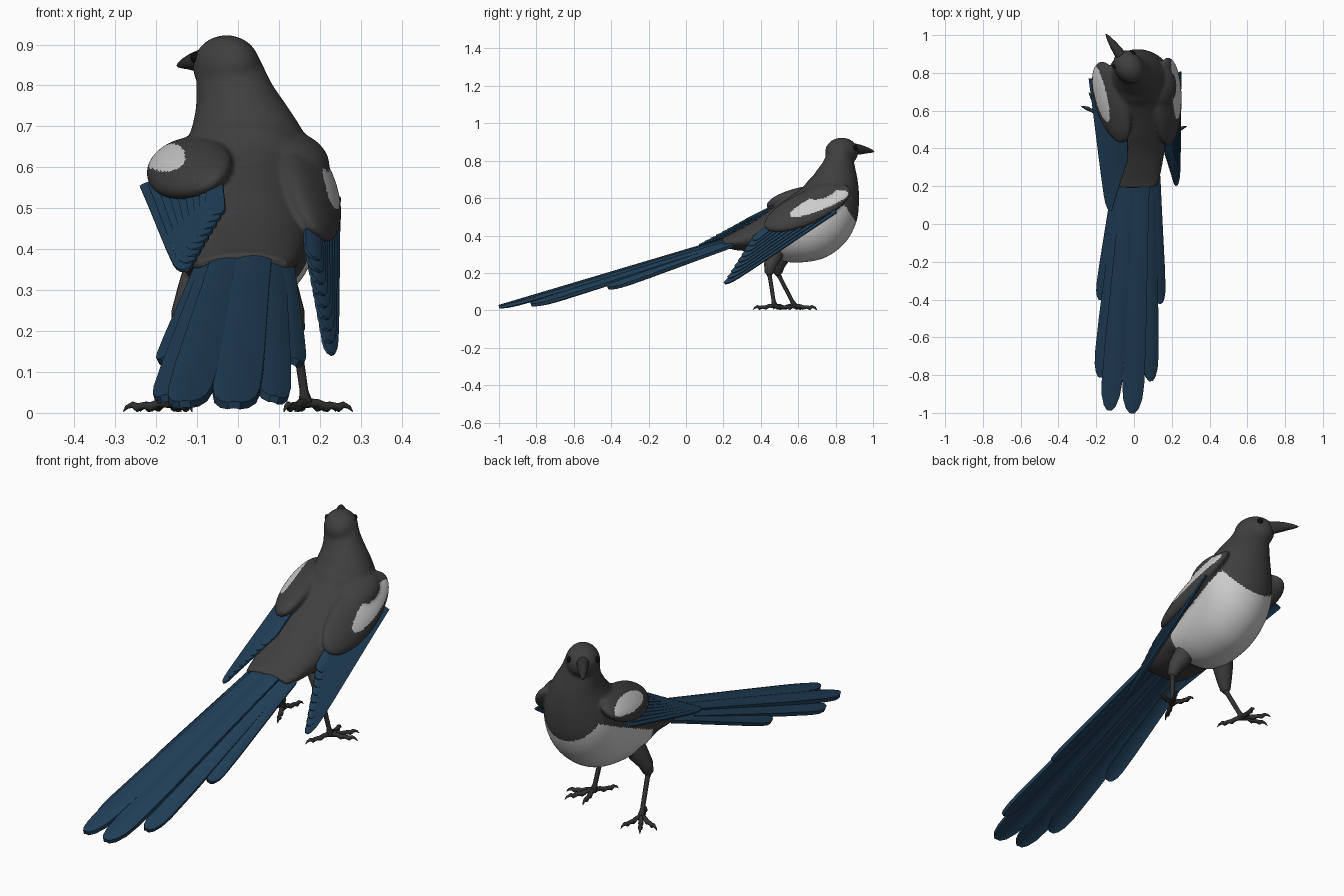
import bpy, bmesh, math
from mathutils import Vector as V, Matrix

if "Cube" in bpy.data.objects:
    bpy.data.objects.remove(bpy.data.objects["Cube"])


def material(name, rgb):
    m = bpy.data.materials.new(name)
    m.diffuse_color = (*rgb, 1)
    m.use_nodes = True
    m.node_tree.nodes["Principled BSDF"].inputs["Base Color"].default_value = m.diffuse_color
    return m


BLACK = material("black_plumage", (0.05, 0.05, 0.05))
WHITE = material("white_plumage", (0.95, 0.97, 0.97))
BLUE = material("blue_feathers", (0.015, 0.05, 0.098))
HORN = material("dark_horn", (0.03, 0.03, 0.03))
EYE = material("eye_black", (0.004, 0.004, 0.004))


def finish(name, bm, mat, angle=60):
    """Turn a bmesh into a smooth-shaded object."""
    bmesh.ops.recalc_face_normals(bm, faces=bm.faces)
    me = bpy.data.meshes.new(name)
    bm.to_mesh(me)
    bm.free()
    me.materials.append(mat)
    ob = bpy.data.objects.new(name, me)
    bpy.context.collection.objects.link(ob)
    bpy.ops.object.select_all(action='DESELECT')
    ob.select_set(True)
    bpy.context.view_layer.objects.active = ob
    bpy.ops.object.shade_smooth_by_angle(angle=math.radians(angle))
    return ob


def skin(bm, rings):
    """Join equal rings of points into a capped tube."""
    rows = [[bm.verts.new(p) for p in r] for r in rings]
    n = len(rows[0])
    for a, b in zip(rows, rows[1:]):
        for i in range(n):
            bm.faces.new((a[i], a[(i + 1) % n], b[(i + 1) % n], b[i]))
    bm.faces.new(rows[0])
    bm.faces.new(rows[-1])


def tube(bm, pts, radii, n=10):
    pts = [V(p) for p in pts]
    run = (pts[-1] - pts[0]).normalized()
    ref = V((0, 0, 1)) if abs(run.z) < 0.6 else V((1, 0, 0))
    rings = []
    for i, (p, r) in enumerate(zip(pts, radii)):
        d = (pts[min(i + 1, len(pts) - 1)] - pts[max(i - 1, 0)]).normalized()
        u = d.cross(ref).normalized()
        w = d.cross(u)
        rings.append([p + r * (u * math.cos(t) + w * math.sin(t))
                      for t in (2 * math.pi * k / n for k in range(n))])
    skin(bm, rings)


def ellipsoid(bm, c, ax, ay, az, seg=48):
    """Ellipsoid from three half-axis vectors; returns its matrix."""
    m = Matrix.Translation(c) @ Matrix((ax, ay, az)).transposed().to_4x4()
    bmesh.ops.create_uvsphere(bm, u_segments=seg, v_segments=seg * 2 // 3, radius=1, matrix=m)
    return m


def feather(name, base, tip, side, hw, arch=0.15, thick=0.008):
    """Arched blade with a rounded tip."""
    base, tip = V(base), V(tip)
    d = (tip - base).normalized()
    s = (V(side) - d * V(side).dot(d)).normalized()
    n = s.cross(d)
    n = n if n.z > 0 else -n
    rings = []
    for t, w in ((0, .75), (.2, .8), (.45, .9), (.7, 1), (.88, 1), (.94, .88), (.98, .6), (1, .25)):
        p = base.lerp(tip, t)
        top = [p + s * hw * w * k + n * (thick / 2 - arch * hw * w * k * k) for k in (-1, -.5, 0, .5, 1)]
        rings.append(top + [q - n * thick for q in reversed(top)])
    bm = bmesh.new()
    skin(bm, rings)
    finish(name, bm, BLUE, 35)


# Body: back (y, z), belly (y, z), half width, centre x
SECTIONS = [
    (.19, .388, .21, .335, .11, .012), (.24, .41, .28, .32, .128, .012), (.36, .475, .41, .31, .15, .012),
    (.47, .55, .49, .27, .165, .012), (.56, .61, .60, .255, .175, .015), (.62, .655, .74, .28, .178, .02),
    (.65, .69, .85, .36, .178, .025), (.68, .72, .91, .47, .165, .025), (.70, .75, .925, .58, .142, .022),
    (.73, .79, .92, .68, .114, .01), (.75, .83, .905, .76, .094, -.008), (.765, .87, .895, .81, .082, -.018),
    (.79, .903, .895, .86, .066, -.025), (.83, .918, .885, .895, .04, -.028)]


def smooth_rows(rows, steps):
    """Catmull-Rom interpolation between the sections."""
    out = []
    for i in range(len(rows) - 1):
        a, b, c, d = (rows[min(max(i + k, 0), len(rows) - 1)] for k in (-1, 0, 1, 2))
        for j in range(steps):
            t = j / steps
            out.append([q + .5 * t * (r - p + t * (2 * p - 5 * q + 4 * r - s + t * (3 * (q - r) + s - p)))
                        for p, q, r, s in zip(a, b, c, d)])
    return out + [rows[-1]]


rings = []
for y0, z0, y1, z1, w, cx in smooth_rows(SECTIONS, 6):
    c, h = V((cx, (y0 + y1) / 2, (z0 + z1) / 2)), V((0, (y0 - y1) / 2, (z0 - z1) / 2))
    rings.append([c + h * math.cos(t) + V((w * math.sin(t), 0, 0))
                  for t in (2 * math.pi * k / 64 for k in range(64))])
body = bmesh.new()
skin(body, rings)

# Turned head and right shoulder, melted into the body
fwd, right, up = V((-.57, .82, 0)), V((.82, .57, 0)), V((0, 0, 1))
head = V((-.028, .832, .846))
ellipsoid(body, head, fwd * .094, right * .076, up * .077)
ellipsoid(body, V((.125, .73, .612)), V((.098, 0, -.02)), V((0, .13, .03)), V((.015, 0, .07)))


# Wings: covert ellipsoid melted into the body, and a fan of flight feathers
def wing(nm, a, b, side, hw, thick, bases, tips, lift, count=9):
    a, b, side = V(a), V(b), V(side)
    axis = (a - b) / 2
    d = axis.normalized()
    s = (side - d * side.dot(d)).normalized()
    n = s.cross(d)
    n = n if n.z > 0 else -n
    for i in range(count):
        t = i / (count - 1)
        feather(f"{nm}_feather_{i + 1}", V(bases[0]).lerp(V(bases[1]), t) + n * lift * t,
                V(tips[0]).lerp(V(tips[1]), t) + n * lift * t, s + n * .22, .025)
    return ellipsoid(body, (a + b) / 2, axis, s * hw, n * thick).inverted()


covers = [
    wing("right_wing", (.172, .88, .65), (.185, .42, .445), (.115, 0, -.16), .105, .046,
         ((.236, .80, .535), (.17, .53, .50)), ((.225, .205, .145), (.175, .36, .37)), .014),
    wing("left_wing", (-.178, .86, .635), (-.06, .43, .56), (-.185, 0, -.11), .10, .05,
         ((-.222, .77, .56), (-.05, .51, .565)), ((-.125, .07, .35), (-.05, .32, .47)), .014)]


def is_white(p):
    for inv in covers:
        q = inv @ p
        if q.length < 1.08:
            return q.z > .1 and ((q.x - .25) / .66) ** 2 + ((q.y - .28) / .42) ** 2 < 1
    rim = .2 + .43 * p.y
    return p.y > .47 and p.z < min(.47 + 1.5 * (.91 - p.y), rim)


ob = finish("body", body, BLACK)
ob.data.materials.append(WHITE)
mod = ob.modifiers.new("melt", 'REMESH')
mod.mode, mod.voxel_size, mod.use_smooth_shade = 'VOXEL', .0075, True
bpy.ops.object.modifier_move_to_index(modifier="melt", index=0)
mod = ob.modifiers.new("soften", 'SMOOTH')
mod.factor, mod.iterations = .5, 8
bpy.ops.object.modifier_move_to_index(modifier="soften", index=1)
bpy.ops.object.modifier_apply(modifier="melt")
bpy.ops.object.modifier_apply(modifier="soften")
for f in ob.data.polygons:
    f.material_index = int(is_white(f.center))

# Beak and eyes
for nm, dz, length, r in (("upper_beak", .008, .212, .026), ("lower_beak", -.008, .2, .02)):
    bm = bmesh.new()
    tube(bm, [head + fwd * (.06 + (length - .06) * t) + up * (.012 + dz * (1 - t) - .01 * t * t)
              for t in (0, .3, .55, .8, .94, 1)], [r * k for k in (1.15, 1, .8, .5, .25, .06)], 16)
    finish(nm, bm, HORN)
for nm, s in (("eye_right", 1), ("eye_left", -1)):
    bm = bmesh.new()
    ellipsoid(bm, head + fwd * .045 + right * s * .062 + up * .022, fwd * .014, right * .01, up * .014, 18)
    finish(nm, bm, EYE)

# Long stepped tail, outer feathers first: base, tip, half width, sideways slope
TAIL = [((.115, .25, .36), (.138, -.42, .125), .034, -.5), ((-.085, .25, .36), (-.178, -.4, .13), .034, .5),
        ((.085, .25, .372), (.088, -.83, .034), .044, -.3), ((-.06, .25, .372), (-.178, -.81, .036), .044, .3),
        ((-.025, .25, .386), (-.13, -.985, .022), .054, .08), ((.04, .25, .392), (-.01, -1, .02), .058, 0)]
for i, (base, tip, hw, slope) in enumerate(TAIL):
    feather(f"tail_feather_{i + 1}", base, tip, (1, 0, slope), hw, .2, .018)

# Legs and feet
for nm, s, fx, fy, ky in (("right", 1, .165, .472, .445), ("left", -1, -.165, .578, .49)):
    knee, foot = V((s * .14, ky, .2)), V((fx, fy, .028))
    bm = bmesh.new()
    tube(bm, [(s * .08, ky + .05, .36), (s * .105, ky + .025, .29), (s * .13, ky + .005, .24),
              knee, knee - V((0, 0, .015))], [.05, .046, .034, .024, .01], 20)
    finish(nm + "_thigh", bm, BLACK)
    bm = bmesh.new()
    tube(bm, [knee, knee.lerp(foot, .15), knee.lerp(foot, .85), foot, foot - V((0, 0, .014))],
         [.015, .011, .0105, .017, .012], 12)
    for ang, length in ((68, .125), (32, .14), (-12, .125), (-155, .125)):
        d = V((s * math.sin(math.radians(ang)), math.cos(math.radians(ang)), 0))
        tube(bm, [foot + d * length * t + V((0, 0, z - .028)) for t, z in
                  ((0, .024), (.25, .024), (.4, .015), (.55, .018), (.7, .013), (.8, .02), (.92, .014), (1, .003))],
             [.013, .010, .012, .009, .011, .008, .005, .001], 10)
    finish(nm + "_leg", bm, HORN)
